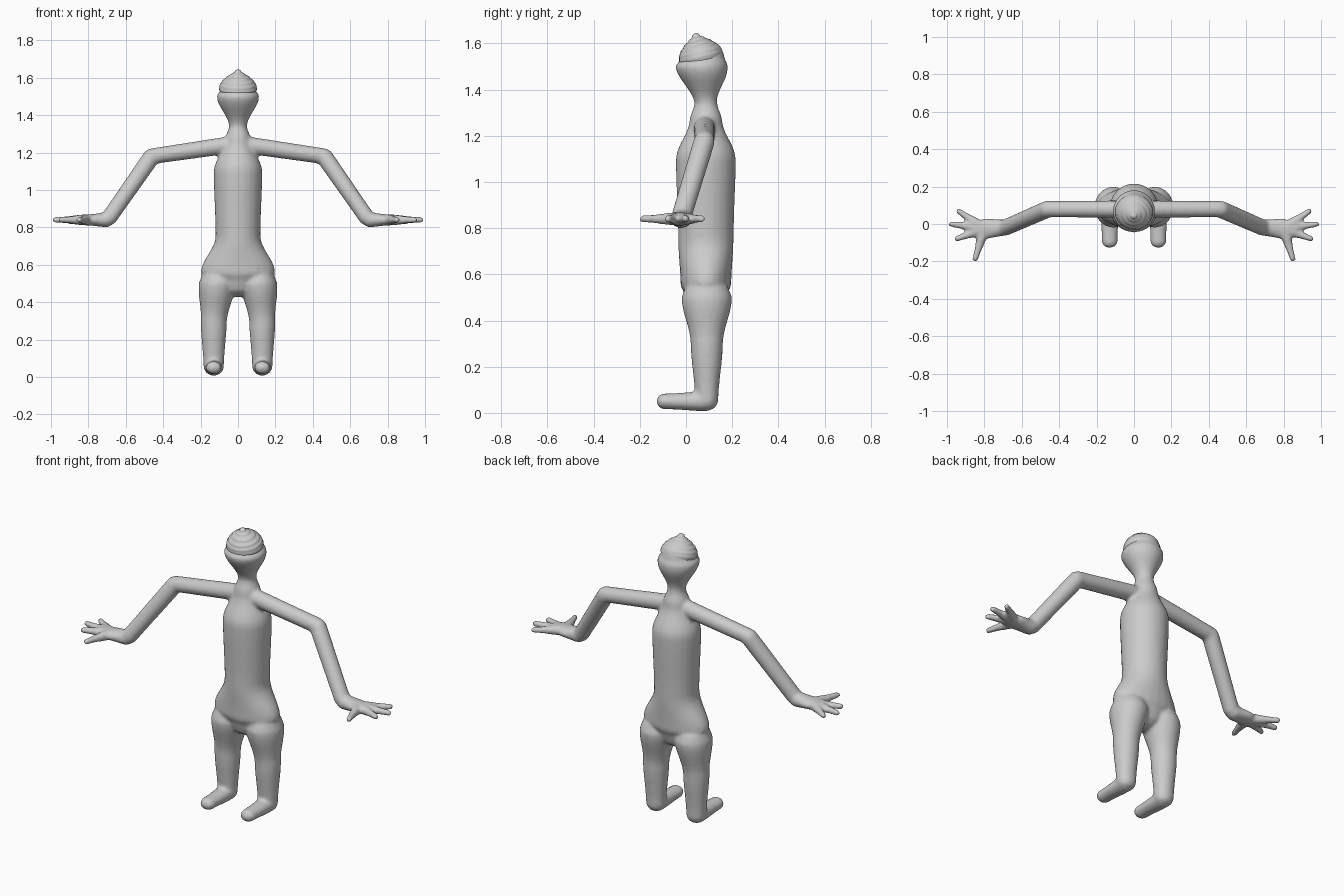
import bpy, bmesh, math
from mathutils import Vector

if "Cube" in bpy.data.objects:
    bpy.data.objects.remove(bpy.data.objects["Cube"], do_unlink=True)

GREY = (.6, .6, .6, 1)
clay = bpy.data.materials.new("clay grey")
clay.use_nodes = True
clay.diffuse_color = GREY
clay.node_tree.nodes["Principled BSDF"].inputs["Base Color"].default_value = GREY

SIDES = 24
STEPS = 6
SIDEWAYS, FORWARD, UP = Vector((1, 0, 0)), Vector((0, 1, 0)), Vector((0, 0, 1))


def eased(stations):
    """Fill in rings between stations: straight centre line, eased radii."""
    rings = []
    for (c0, a0, b0), (c1, a1, b1) in zip(stations, stations[1:]):
        for step in range(STEPS):
            t = step / STEPS
            e = t * t * (3 - 2 * t)
            rings.append((Vector(c0).lerp(Vector(c1), t), a0 + (a1 - a0) * e, b0 + (b1 - b0) * e))
    c, a, b = stations[-1]
    return rings + [(Vector(c), a, b)]


def dome(ring, axis):
    """Shrinking rings that round off the end of a limb."""
    c, a, b = ring
    height = min(a, b) * .8
    angles = [math.pi / 2 * (1 - f * f) for f in (.8, .6, .4, .2)]
    return [(c + axis * height * math.sin(k), a * math.cos(k), b * math.cos(k)) for k in angles]


def limb(bm, stations, ref, axis=None):
    """Loft ellipses with rounded ends; station = centre, radius along ref, radius across it."""
    rings = eased(stations)
    axis = axis or (rings[-1][0] - rings[0][0]).normalized()
    rings = dome(rings[0], -axis)[::-1] + rings + dome(rings[-1], axis)
    across = axis.cross(ref).normalized()
    along = across.cross(axis)
    loops = []
    for c, a, b in rings:
        turn = [k * math.tau / SIDES for k in range(SIDES)]
        loops.append([bm.verts.new(c + along * a * math.cos(k) + across * b * math.sin(k))
                      for k in turn])
    for low, high in zip(loops, loops[1:]):
        for k in range(SIDES):
            bm.faces.new((low[k - 1], low[k], high[k], high[k - 1]))
    bm.faces.new(loops[0][::-1])
    bm.faces.new(loops[-1])


def finish(bm, name):
    bmesh.ops.recalc_face_normals(bm, faces=bm.faces)
    mesh = bpy.data.meshes.new(name)
    bm.to_mesh(mesh)
    bm.free()
    mesh.materials.append(clay)
    mesh.shade_smooth()
    obj = bpy.data.objects.new(name, mesh)
    bpy.context.collection.objects.link(obj)
    return obj


body = bmesh.new()

# Torso from crotch through hips, waist, chest and shoulders to the neck
spine = .086
torso = [(.5, .12, .09), (.56, .2, .11), (.75, .12, .12),
         (1.1, .13, .13), (1.27, .07, .07), (1.34, .048, .05)]
limb(body, [((0, spine, z), wide, deep) for z, wide, deep in torso], SIDEWAYS, UP)

# Head widening from the neck, then closing under the cap
head = [(spine, 1.34, .048), (.067, 1.5, .114), (.08, 1.55, .085)]
limb(body, [((0, y, z), r, r) for y, z, r in head], SIDEWAYS, UP)

leg = [(.5, .11, .1, .11), (.3, .13, .07, .07), (.05, .13, .055, .05)]
palm_height = .84
finger_tips = [(.85, -.19), (.95, -.08), (.98, 0), (.94, .07)]

for side in (1, -1):
    # Leg and foot
    limb(body, [((side * x, .09, z), wide, deep) for z, x, wide, deep in leg], SIDEWAYS, -UP)
    heel, toe = (side * .13, .09, .05), (side * .13, -.1, .05)
    limb(body, [(heel, .05, .043), (toe, .042, .034)], SIDEWAYS)

    # Upper arm and forearm meeting at the elbow
    shoulder = (side * .05, .08, 1.24)
    elbow = (side * .46, .08, 1.18)
    wrist = (side * .69, -.02, .85)
    for start, end in ((shoulder, elbow), (elbow, wrist)):
        limb(body, [(start, .046, .046), (end, .044, .043)], FORWARD)

    # Flat palm with tapered fingers and thumb fanning out
    cuff, palm = (side * .7, -.02, palm_height), (side * .8, -.025, palm_height)
    limb(body, [(cuff, .045, .04), (palm, .055, .03)], FORWARD)
    for x, y in finger_tips:
        limb(body, [(palm, .03, .03), ((side * x, y, palm_height), .016, .016)], UP)

figure = finish(body, "body")
remesh = figure.modifiers.new("fuse parts", "REMESH")
remesh.mode = "VOXEL"
remesh.voxel_size = .009
remesh.use_smooth_shade = True
soften = figure.modifiers.new("soften joins", "SMOOTH")
soften.factor = .5
soften.iterations = 8

# Pointed cap with a parabolic outline, tipped up at the back
cap = bmesh.new()
size = .102
outline = [(size * u, size * (1 - u * u)) for u in (0, .2, .4, .6, .8, .9)]
limb(cap, [((0, 0, h), r, r * .95) for h, r in outline], SIDEWAYS, UP)
hat = finish(cap, "cap")
hat.location = (0, .064, 1.54)
hat.rotation_euler.x = .23
